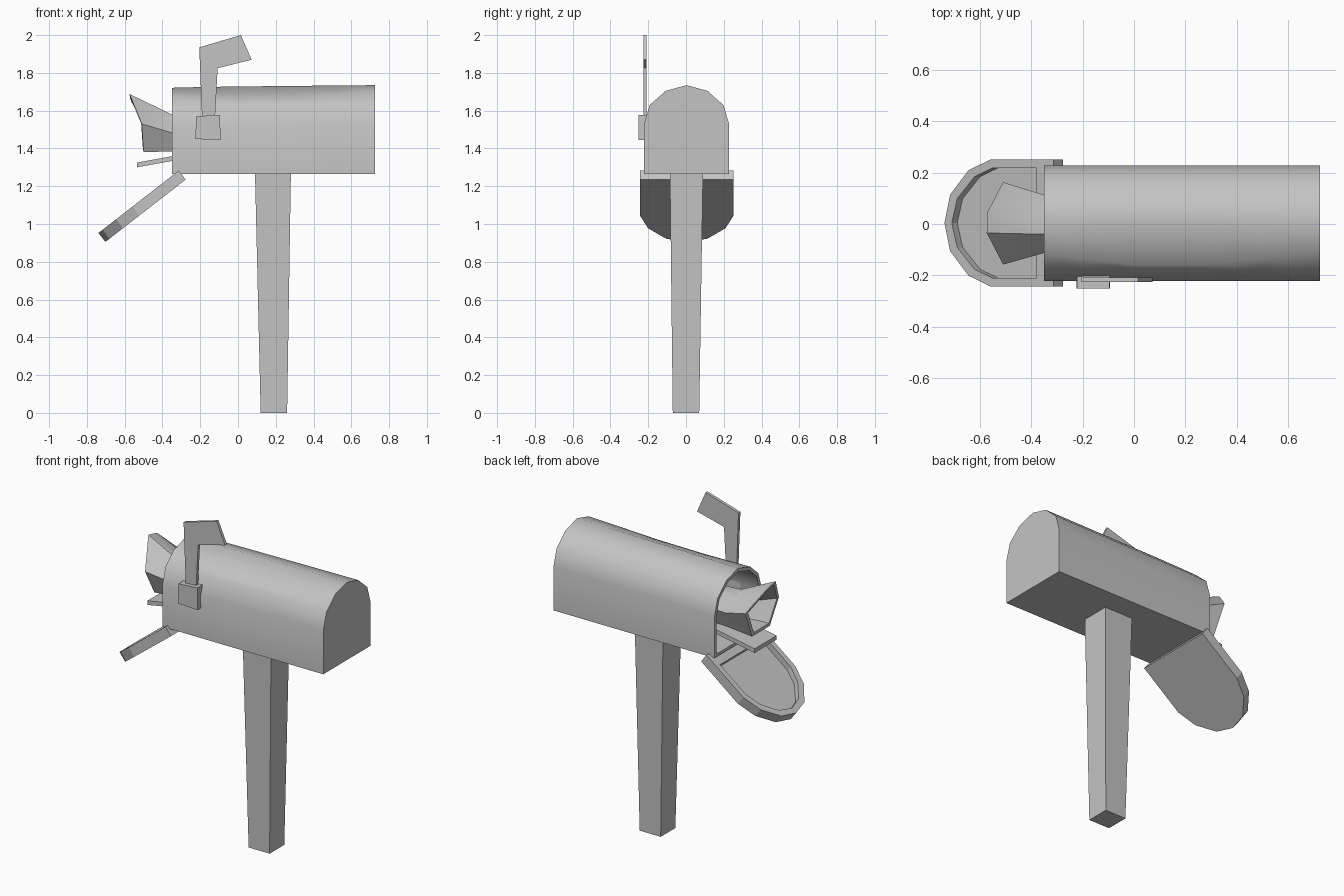
import bpy, bmesh, math
from mathutils import Vector

if "Cube" in bpy.data.objects:
    bpy.data.objects.remove(bpy.data.objects["Cube"])

grey = bpy.data.materials.new("plain grey")
grey.diffuse_color = (0.55, 0.55, 0.55, 1)
grey.use_nodes = True
grey.node_tree.nodes["Principled BSDF"].inputs["Base Color"].default_value = grey.diffuse_color


def finish(name, bm, smooth=None):
    """Turn a bmesh into a named object, optionally smooth below an angle."""
    bmesh.ops.recalc_face_normals(bm, faces=bm.faces)
    me = bpy.data.meshes.new(name)
    bm.to_mesh(me)
    bm.free()
    me.materials.append(grey)
    if smooth:
        me.shade_smooth()
        me.set_sharp_from_angle(angle=math.radians(smooth))
    ob = bpy.data.objects.new(name, me)
    bpy.context.collection.objects.link(ob)
    return ob


def loft(name, rings, cap_start=True, cap_end=True, closed=False, smooth=None):
    """Skin a list of equal-length point rings."""
    bm = bmesh.new()
    vs = [[bm.verts.new(p) for p in r] for r in rings]
    n = len(vs[0])
    pairs = list(zip(vs, vs[1:])) + ([(vs[-1], vs[0])] if closed else [])
    for a, b in pairs:
        for i in range(n):
            j = (i + 1) % n
            bm.faces.new((a[i], a[j], b[j], b[i]))
    if cap_start:
        bm.faces.new(vs[0])
    if cap_end:
        bm.faces.new(vs[-1])
    return finish(name, bm, smooth)


def plate(name, outline, y0, y1):
    """Extrude an x/z outline between two y values."""
    return loft(name, [[(x, y, z) for x, z in outline] for y in (y0, y1)])


# Box body: arched hollow shell, open at -x, with a dent along the front shoulder
half = [(0.225, 1.265), (0.225, 1.53), (0.195, 1.63), (0.11, 1.705)]
arch = half + [(0, 1.735)] + [(-y, z) for y, z in reversed(half)]
DENT_A, DENT_B = 5, 6          # the two front shoulder points


def section(x, dent=0.0, inset=0.0, lower=0.0):
    pts = []
    for i, (y, z) in enumerate(arch):
        if i == DENT_A:
            y, z = y - 0.05 * dent, z - 0.042 * dent
        if i == DENT_B:
            y, z = y + 0.012 * dent, z + 0.006 * dent
        if z > 1.5:
            z -= lower
        k = 1 - inset / 0.225
        pts.append((x, y * k + 0.003, 1.47 + (z - 1.47) * (1 - inset / 0.235)))
    return pts


stations = [(-0.35, 0.15, 0.014), (-0.2, 0.6, 0.01), (0.0, 1, 0.007),
            (0.3, 1, 0.004), (0.5, 0.5, 0.002), (0.725, 0, 0)]
inside = [section(x, d, 0.02, l) for x, d, l in stations[:-1]] + [section(0.705, 0, 0.02)]
outside = [section(x, d, 0, l) for x, d, l in stations]
loft("box_body", inside[::-1] + outside, smooth=40)

# Post: tapered square column
loft("post", [[(0.12, -0.07, 0), (0.26, -0.07, 0), (0.26, 0.07, 0), (0.12, 0.07, 0)],
              [(0.09, -0.085, 1.27), (0.28, -0.085, 1.27),
               (0.28, 0.09, 1.27), (0.09, 0.09, 1.27)]])

# Open door: shallow arched tray hanging from the hinge
along, out = Vector((-0.79, 0, -0.613)), Vector((-0.613, 0, 0.79))
hinge = Vector((-0.277, 0.004, 1.235))


def tray(half_outline, t):
    pts = half_outline + [(0.0, half_outline[-1][2] if len(half_outline[-1]) > 2 else 0)]
    full = [(w, u) for w, u in half_outline]
    return [hinge + along * u + out * t + Vector((0, w, 0)) for w, u in full]


def mirrored(side, tip):
    return side + [(0, tip)] + [(-w, u) for w, u in reversed(side)]


outer = mirrored([(0.248, 0), (0.248, 0.31), (0.205, 0.42), (0.11, 0.51)], 0.538)
inner = mirrored([(0.215, 0.085), (0.215, 0.30), (0.18, 0.39), (0.095, 0.475)], 0.502)
loft("door", [tray(outer, 0), tray(outer, 0.06), tray(inner, 0.06), tray(inner, 0.025)])

# Flag and its mounting block on the front side
plate("flag", [(-0.188, 1.5), (-0.205, 1.935), (0.015, 2.0), (0.072, 1.87),
               (-0.108, 1.825), (-0.125, 1.5)], -0.226, -0.208)
plate("flag_mount", [(-0.225, 1.45), (-0.222, 1.57), (-0.095, 1.578), (-0.093, 1.445)],
      -0.252, -0.2)

# Rolled newspaper: flared, hollow, six-sided tube poking out of the opening
flare = [(-0.572, 0.045, 1.67), (-0.51, 0.163, 1.55), (-0.5, 0.085, 1.38),
         (-0.5, -0.085, 1.38), (-0.51, -0.158, 1.53), (-0.574, -0.035, 1.688)]
neck = [(-0.34, 0.04, 1.575), (-0.34, 0.11, 1.49), (-0.34, 0.07, 1.385),
        (-0.34, -0.07, 1.385), (-0.34, -0.11, 1.48), (-0.34, -0.04, 1.575)]
tail = [(-0.15, y * 0.9, 1.47 + (z - 1.47) * 0.9) for x, y, z in neck]


def shrink(ring, k=0.86):
    c = sum((Vector(p) for p in ring), Vector()) / len(ring)
    return [c + (Vector(p) - c) * k for p in ring]


loft("newspaper_roll", [flare, neck, tail, shrink(tail), shrink(neck), shrink(flare)],
     cap_start=False, cap_end=False, closed=True, smooth=50)

# Letter lying beneath the newspaper
plate("letter", [(-0.535, 1.30), (-0.535, 1.325), (-0.15, 1.395), (-0.15, 1.37)], -0.1, 0.11)
